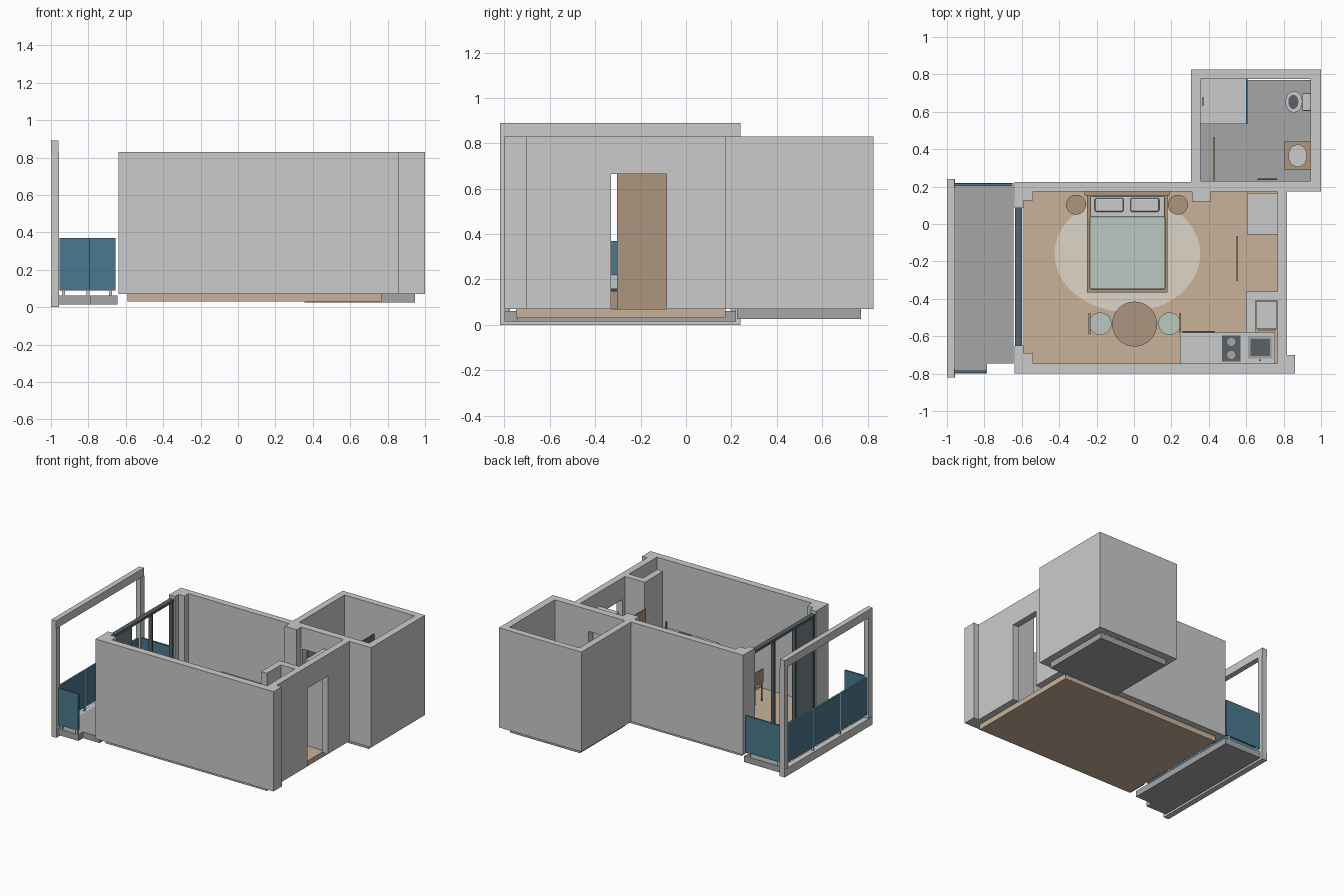
import bpy, bmesh, math
from mathutils import Matrix


def material(name, r, g, b):
    m = bpy.data.materials.new(name)
    m.diffuse_color = (r, g, b, 1)
    return m


WOOD = material("wood", .42, .30, .21)
FLOOR = material("floor_wood", .58, .45, .32)
GLASS = material("blue_glass", .07, .19, .27)
DARK = material("dark_metal", .10, .12, .13)
PANE = material("window_glass", .17, .23, .27)
TILE = material("tile", .38, .38, .39)
WHITE = material("white", .80, .80, .78)
SAGE = material("sage_fabric", .50, .58, .54)
RUG = material("rug", .72, .66, .57)


def finish(name, bm, mat=None):
    bmesh.ops.recalc_face_normals(bm, faces=bm.faces)
    me = bpy.data.meshes.new(name)
    bm.to_mesh(me)
    bm.free()
    ob = bpy.data.objects.new(name, me)
    bpy.context.collection.objects.link(ob)
    if mat:
        me.materials.append(mat)
    return ob


def box(name, x0, x1, y0, y1, z0, z1, mat=None, bevel=0):
    bm = bmesh.new()
    c = Matrix.Translation(((x0 + x1) / 2, (y0 + y1) / 2, (z0 + z1) / 2))
    s = Matrix.Diagonal((x1 - x0, y1 - y0, z1 - z0, 1))
    bmesh.ops.create_cube(bm, size=1, matrix=c @ s)
    ob = finish(name, bm, mat)
    if bevel:
        mod = ob.modifiers.new("soft_edges", "BEVEL")
        mod.width, mod.segments = bevel, 2
    return ob


def disc(name, x, y, rx, ry, z0, z1, mat=None, base=1.0):
    # elliptical column, base scales the lower radius
    bm = bmesh.new()
    m = Matrix.Translation((x, y, (z0 + z1) / 2)) @ Matrix.Diagonal((rx, ry, 1, 1))
    bmesh.ops.create_cone(bm, cap_ends=True, segments=40, radius1=base, radius2=1,
                          depth=z1 - z0, matrix=m)
    for f in bm.faces:
        f.smooth = len(f.verts) == 4
    for e in bm.edges:
        e.smooth = all(f.smooth for f in e.link_faces)
    return finish(name, bm, mat)


def prism(name, pts, z0, z1, mat=None):
    bm = bmesh.new()
    f = bm.faces.new([bm.verts.new((x, y, z0)) for x, y in pts])
    r = bmesh.ops.extrude_face_region(bm, geom=[f])
    top = [v for v in r["geom"] if isinstance(v, bmesh.types.BMVert)]
    bmesh.ops.translate(bm, verts=top, vec=(0, 0, z1 - z0))
    return finish(name, bm, mat)


Z, TOP, DOOR = .07, .83, .665

# walls: two continuous plans, joined by lintels over the doors
prism("bath_and_back_wall", [
    (-.64, .085), (-.59, .085), (-.59, .125), (-.54, .125), (-.54, .175), (.31, .175),
    (.31, .12), (.41, .12), (.41, .175), (.42, .175), (.42, .23), (.355, .23),
    (.355, .775), (.945, .775), (.945, .23), (.66, .23), (.66, .175), (.767, .175),
    (.767, -.085), (.817, -.085), (.817, .175), (1, .175), (1, .825), (.305, .825),
    (.305, .225), (-.64, .225)], Z, TOP)
prism("front_wall", [
    (.817, -.33), (.767, -.33), (.767, -.36), (.6, -.36), (.6, -.58), (.65, -.58),
    (.65, -.41), (.767, -.41), (.767, -.745), (-.54, -.745), (-.54, -.69), (-.59, -.69),
    (-.59, -.65), (-.64, -.65), (-.64, -.80), (.86, -.80), (.86, -.7), (.817, -.7)], Z, TOP)
box("entry_lintel", .767, .817, -.33, -.085, DOOR, TOP)
box("bath_lintel", .42, .66, .175, .23, DOOR, TOP)

# floors
box("room_floor", -.59, .767, -.75, .175, .03, Z, FLOOR)
box("bath_floor", .355, .945, .225, .77, .025, Z, TILE)
prism("balcony_floor", [(-.957, -.80), (-.785, -.80), (-.785, -.745), (-.645, -.745),
                        (-.645, .22), (-.957, .22)], .015, .062, TILE)

# balcony portal and railings
box("portal_beam", -1, -.96, -.82, .24, .83, .89)
box("portal_sill", -1, -.957, -.82, .24, 0, .06)
for y in (-.82, .195):
    box("portal_post", -.997, -.957, y, y + .045, .06, .83)
for i in range(3):
    y = -.77 + i * .322
    box("rail_glass", -.985, -.97, y, y + .312, .09, .37, GLASS)
    if i:
        box("rail_post", -.985, -.972, y - .01, y, .06, .37)
box("side_rail_front", -.955, -.79, -.797, -.783, .09, .37, GLASS)
box("side_rail_back", -.955, -.655, .203, .217, .09, .37, GLASS)
for x in (-.94, -.81):
    box("rail_foot", x, x + .015, -.797, -.783, .06, .09)
for x in (-.94, -.69):
    box("rail_foot", x, x + .015, .203, .217, .06, .09)

# balcony window frame with sliding panes stacked at one end
box("window_head", -.635, -.60, -.65, .085, .785, .805, DARK)
box("window_track", -.635, -.60, -.65, .085, .07, .08, DARK)
for y in (-.65, -.43, -.175, .07):
    box("window_mullion", -.632, -.603, y, y + .015, .08, .785, DARK)
for x in (-.626, -.608):
    box("sliding_pane", x, x + .006, -.635, -.43, .08, .785, PANE)

# doors
box("entry_door", .549, .556, -.305, -.065, Z, DOOR, WOOD)
box("bath_door", .426, .432, .23, .465, Z, DOOR, WOOD)

# bed
box("bed_base", -.25, .18, -.365, .155, Z, .15, WOOD)
box("mattress", -.235, .165, -.345, .15, .15, .21, WHITE, .008)
box("bed_cover", -.238, .168, -.35, .04, .155, .222, SAGE, .008)
box("headboard", -.265, .19, .153, .175, Z, .31, WOOD)
for x in (-.21, -.02):
    box("pillow", x, x + .155, .065, .14, .21, .24, WHITE, .01)
for x in (-.31, .235):
    disc("nightstand", x, .103, .053, .053, Z, .19, WOOD)
disc("rug", -.035, -.16, .39, .31, Z, .074, RUG)

# dining table and two chairs
disc("table_top", .003, -.535, .12, .12, .265, .28, WOOD)
disc("table_stem", .003, -.535, .015, .015, .085, .265, WOOD)
disc("table_foot", .003, -.535, .07, .07, .0705, .085, WOOD)
for s, x in ((-1, -.18), (1, .19)):
    disc("chair_seat", x, -.533, .06, .06, .175, .195, SAGE)
    b = x + s * .057
    box("chair_back", b - .005, b + .005, -.59, -.475, .21, .31, WOOD)
    for dy in (-.045, .04):
        box("chair_back_leg", b - .005, b + .005, -.533 + dy, -.525 + dy, Z, .21, WOOD)
        f = x - s * .035
        box("chair_front_leg", f - .004, f + .004, -.533 + dy * .7, -.525 + dy * .7, Z, .175, WOOD)

# kitchen and storage
box("kitchen_cabinet", .25, .75, -.745, -.585, Z, .30, WHITE)
box("counter", .245, .755, -.745, -.58, .30, .315, WHITE)
box("cabinet_handle", .26, .43, -.58, -.573, .26, .268, DARK)
box("hob", .47, .57, -.735, -.595, .315, .32, DARK)
for y in (-.70, -.63):
    disc("burner", .52, y, .022, .022, .32, .326, TILE)
box("sink_rim", .61, .74, -.72, -.60, .315, .32, TILE)
box("sink_bowl", .622, .728, -.705, -.615, .32, .322, DARK)
disc("kitchen_tap", .675, -.728, .005, .005, .315, .37, DARK)
box("fridge", .653, .765, -.56, -.415, Z, .46, WHITE)
box("fridge_door", .66, .76, -.57, -.562, .08, .45, WHITE)
box("closet", .603, .767, -.055, .165, Z, .72, WHITE)

# bathroom
box("shower_tray", .355, .605, .535, .775, Z, .085, WHITE)
box("shower_screen", .599, .607, .535, .775, .085, .60, GLASS)
box("shower_bar", .365, .372, .63, .68, .55, .56, DARK)
box("towel_bar", .66, .765, .234, .242, .38, .39, DARK)
box("vanity", .805, .944, .29, .44, .16, .27, WOOD)
disc("basin", .875, .365, .05, .06, .27, .30, WHITE, .75)
box("toilet_tank", .90, .944, .605, .70, Z, .28, WHITE, .005)
disc("toilet_bowl", .855, .653, .045, .057, Z, .185, WHITE, .65)
disc("toilet_water", .852, .653, .027, .038, .185, .187, DARK)
